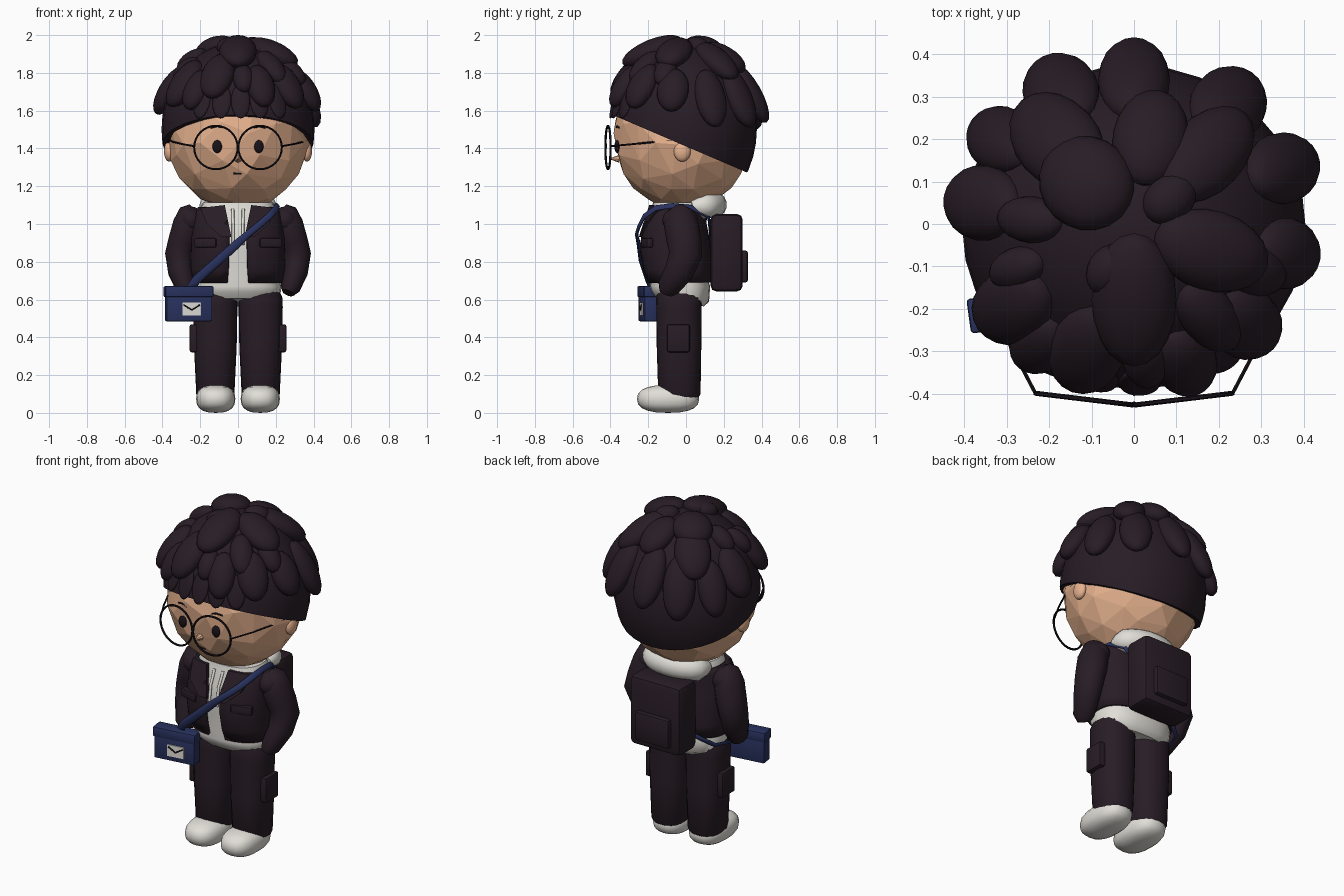
import bpy, bmesh, math
from mathutils import Vector, Matrix

if "Cube" in bpy.data.objects:
    bpy.data.objects.remove(bpy.data.objects["Cube"])


def material(name, rgb):
    m = bpy.data.materials.new(name)
    m.diffuse_color = (*rgb, 1)
    m.use_nodes = True
    m.node_tree.nodes["Principled BSDF"].inputs["Base Color"].default_value = m.diffuse_color
    return m


DARK = material("dark plum", (0.021, 0.012, 0.019))
SKIN = material("skin", (0.80, 0.45, 0.275))
WHITE = material("off white", (0.75, 0.73, 0.68))
BLUE = material("navy blue", (0.022, 0.032, 0.115))
BLACK = material("black", (0.009, 0.006, 0.009))


def finish(name, bm, mat, angle=40):
    bmesh.ops.recalc_face_normals(bm, faces=bm.faces[:])
    me = bpy.data.meshes.new(name)
    bm.to_mesh(me)
    bm.free()
    me.materials.append(mat)
    if angle:
        me.shade_smooth()
        me.set_sharp_from_angle(angle=math.radians(angle))
    ob = bpy.data.objects.new(name, me)
    bpy.context.scene.collection.objects.link(ob)
    return ob


def ball(name, loc, rad, mat, seg=20, power=1.0):
    bm = bmesh.new()
    bmesh.ops.create_uvsphere(bm, u_segments=seg, v_segments=seg // 2, radius=1)
    for v in bm.verts:
        v.co = Vector([math.copysign(abs(c) ** power, c) * r + o for c, r, o in zip(v.co, rad, loc)])
    return finish(name, bm, mat)


def box(name, loc, size, mat, rot=0.0, bevel=0.01):
    bm = bmesh.new()
    bmesh.ops.create_cube(bm, size=1)
    bmesh.ops.scale(bm, vec=size, verts=bm.verts[:])
    if bevel:
        bmesh.ops.bevel(bm, geom=bm.edges[:], offset=bevel, segments=2, profile=0.5, affect='EDGES')
    bmesh.ops.transform(bm, matrix=Matrix.Translation(loc) @ Matrix.Rotation(rot, 4, 'Z'), verts=bm.verts[:])
    return finish(name, bm, mat)


def skin_rings(bm, rings, closed_ring=True, closed_path=False, caps=True):
    vr = [[bm.verts.new(p) for p in r] for r in rings]
    n, k = len(vr), len(vr[0])
    for i in range(n if closed_path else n - 1):
        a, b = vr[i], vr[(i + 1) % n]
        for j in range(k if closed_ring else k - 1):
            bm.faces.new((a[j], a[(j + 1) % k], b[(j + 1) % k], b[j]))
    if caps and not closed_path:
        bm.faces.new(vr[0])
        bm.faces.new(vr[-1])


def tube(name, pts, radii, mat, ref=(0, 1, 0), flat=1.0, sides=10, closed=False):
    pts = [Vector(p) for p in pts]
    n = len(pts)
    if not isinstance(radii, (list, tuple)):
        radii = [radii] * n
    rings = []
    for i, p in enumerate(pts):
        nxt = pts[(i + 1) % n] if closed else pts[min(i + 1, n - 1)]
        prv = pts[i - 1] if closed else pts[max(i - 1, 0)]
        t = (nxt - prv).normalized()
        a = Vector(ref)
        a = (a - t * a.dot(t)).normalized()
        b = t.cross(a)
        angs = [2 * math.pi * j / sides for j in range(sides)]
        rings.append([p + radii[i] * (a * math.cos(w) + b * flat * math.sin(w)) for w in angs])
    bm = bmesh.new()
    skin_rings(bm, rings, closed_path=closed)
    return finish(name, bm, mat, 50)


def loft(name, rings, mat, power=1.0, sides=24, xc=0.0):
    """Rings are (z, y centre, x radius, y radius, half width of front opening)."""
    gap, out = rings[0][4] > 0, []
    for z, yc, rx, ry, g in rings:
        t0 = math.asin((g / rx) ** (1 / power))
        row = []
        for j in range(sides + 1 if gap else sides):
            t = t0 + (2 * math.pi - 2 * t0) * j / sides
            s, c = math.sin(t), math.cos(t)
            row.append((xc + rx * math.copysign(abs(s) ** power, s),
                        yc - ry * math.copysign(abs(c) ** power, c), z))
        out.append(row)
    bm = bmesh.new()
    skin_rings(bm, out, closed_ring=not gap, caps=not gap)
    return finish(name, bm, mat)


# Head: faceted ball with a flattened chin
bm = bmesh.new()
bmesh.ops.create_icosphere(bm, subdivisions=3, radius=1.01)
for v in bm.verts:
    v.co = Vector((v.co.x * 0.375, v.co.y * 0.36 - 0.02, max(v.co.z * 0.405 + 1.48, 1.095)))
head = finish("head", bm, SKIN, 0)
dec = head.modifiers.new("facets", 'DECIMATE')
dec.ratio = 0.6

# Hair cap: ball cut by a sloping plane
CAP, CR = Vector((0, -0.01, 1.5)), Vector((0.405, 0.385, 0.46))
bm = bmesh.new()
bmesh.ops.create_uvsphere(bm, u_segments=32, v_segments=20, radius=1)
for v in bm.verts:
    v.co = CAP + v.co * CR
bmesh.ops.bisect_plane(bm, geom=bm.verts[:] + bm.edges[:] + bm.faces[:], plane_co=(0, -0.39, 1.578),
                       plane_no=Vector((0, 0.30, 0.70)).normalized(), clear_inner=True)
bmesh.ops.holes_fill(bm, edges=[e for e in bm.edges if e.is_boundary], sides=0)
finish("hair_cap", bm, DARK)


def clump(name, az, el, length, width, thick, lean):
    a, e = math.radians(az), math.radians(el)
    p = Vector((math.cos(e) * math.cos(a), math.cos(e) * math.sin(a), math.sin(e)))
    n = Vector([c / r for c, r in zip(p, CR)]).normalized()
    d = Vector((CR.x * math.sin(e) * math.cos(a), CR.y * math.sin(e) * math.sin(a), -CR.z * math.cos(e))).normalized()
    d = (d + n * lean).normalized()
    s = d.cross(n).normalized()
    n = s.cross(d)
    m = Matrix((s * width, d * length, n * thick)).transposed()
    ob = ball(name, (0, 0, 0), (1, 1, 1), DARK)
    ob.data.transform(Matrix.Translation(CAP + p * CR) @ m.to_4x4())


# Hair clumps: azimuth, elevation, half length, half width
CLUMPS = [(130, 46, .16, .10), (135, 67, .12, .11), (90, 25, .18, .085), (117, 21, .18, .09),
          (54, 22, .18, .09), (47, 52, .16, .09), (23, 21, .17, .085), (170, 27, .15, .09),
          (175, 53, .09, .055), (200, 44, .085, .05), (240, 73, .065, .05), (41, 74, .07, .055),
          (270, 64, .17, .10), (343, 62, .15, .095), (340, 42, .10, .06), (309, 46, .12, .065),
          (250, 38, .15, .09), (275, 36, .09, .055), (214, 32, .15, .09), (318, 30, .14, .085),
          (350, 27, .13, .085), (290, 30, .13, .075), (145, 20, .16, .08), (80, 56, .13, .09),
          (232, 27, .12, .07)]
for az, el, ln, wd in CLUMPS:
    clump("hair_clump", az, el, ln, wd, .028 + .36 * wd, 0.14)
# Fringe locks along the front hem
for az in (240, 257, 272, 287, 303):
    clump("fringe_lock", az, 19, 0.095, 0.05, 0.015, 0.02)

# Face
tube("mouth", [(-.024, -.323, 1.268), (0, -.326, 1.266), (.024, -.323, 1.268)], .005, BLACK, (0, 0, 1))
bm = bmesh.new()
bmesh.ops.create_cone(bm, cap_ends=True, segments=8, radius1=0.02, radius2=0.002, depth=0.05)
bmesh.ops.transform(bm, matrix=Matrix.Translation((0, -0.38, 1.345)) @ Matrix.Rotation(math.pi / 2, 4, 'X'),
                    verts=bm.verts[:])
finish("nose", bm, SKIN, 30)
tube("glasses_bridge", [(0, -.425, 1.40), (0, -.425, 1.425)], .007, BLACK, sides=8)

for s in (-1, 1):
    ball("eye", (s * .11, -.364, 1.41), (.025, .015, .034), BLACK)
    ball("ear", (s * .365, -.02, 1.385), (.027, .045, .055), SKIN)
    tube("eyebrow", [(s * .08, -.368, 1.508), (s * .11, -.365, 1.518), (s * .145, -.354, 1.510)],
         .005, BLACK, (0, 0, 1), sides=8)
    rim = []
    for k in range(32):
        w = 2 * math.pi * k / 32
        x = .117 + .115 * math.cos(w)
        rim.append((s * x, -.427 + .12 * x, 1.405 + .115 * math.sin(w)))
    tube("glasses_rim", rim, .006, BLACK, sides=6, closed=True)
    tube("glasses_temple", [(s * .232, -.40, 1.412), (s * .295, -.28, 1.423), (s * .345, -.16, 1.435),
                            (s * .374, -.04, 1.447)], .005, BLACK, (0, 0, 1), sides=6)

# Hoodie body (hem lower at the back), hood and cords
hoodie = loft("hoodie_body", [(.585, -.03, .185, .125, 0), (.615, -.03, .222, .152, 0), (.67, -.032, .232, .16, 0),
                              (.71, -.035, .22, .15, 0), (.85, -.055, .222, .168, 0), (1.0, -.06, .21, .15, 0),
                              (1.085, -.04, .198, .14, 0), (1.115, -.04, .185, .135, 0)], WHITE, .82)
for v in hoodie.data.vertices:
    if v.co.z < .65:
        v.co.z -= .17 * (v.co.y + .03)
hood = [(.165 * math.cos(w), .03 + .118 * math.sin(w), 1.09 + .012 * math.sin(w))
        for w in [math.pi * k / 12 for k in range(13)]]
tube("hood", hood, [.03, .048] + [.069] * 9 + [.048, .03], WHITE, (0, 0, 1), sides=14)
for s in (-1, 1):
    tube("hood_cord", [(s * .028, -.18, 1.08), (s * .026, -.22, 1.0), (s * .026, -.235, .89)],
         .008, WHITE, sides=8)

# Jacket shell, open at the front
jacket = loft("jacket", [(.69, -.035, .235, .158, .055), (.76, -.046, .24, .172, .05), (.85, -.055, .24, .18, .048),
                         (.93, -.058, .238, .172, .045), (1.0, -.06, .228, .160, .055),
                         (1.05, -.05, .22, .152, .065), (1.085, -.04, .205, .138, .075)], DARK, .76, 32)
mod = jacket.modifiers.new("thickness", 'SOLIDIFY')
mod.thickness, mod.offset = .018, 0

for s in (-1, 1):
    # Lapel plate
    bm = bmesh.new()
    pts = [(.20, -.14, 1.085), (.07, -.195, 1.10), (.035, -.25, .93), (.085, -.25, .93), (.165, -.22, 1.0)]
    front = [bm.verts.new((s * x, y, z)) for x, y, z in pts]
    back = [bm.verts.new((s * x, y + .035, z)) for x, y, z in pts]
    bm.faces.new(front)
    bm.faces.new(back)
    for i in range(5):
        bm.faces.new((front[i], front[(i + 1) % 5], back[(i + 1) % 5], back[i]))
    finish("lapel", bm, DARK, 30)
    box("chest_pocket_flap", (s * .17, -.207, .90), (.12, .035, .05), DARK, s * .28, .008)
    # Sleeve bent into the side pocket
    tube("sleeve", [(s * .235, -.03, 1.085), (s * .252, -.03, 1.065), (s * .267, -.025, 1.0), (s * .292, -.01, .91),
                    (s * .312, -.002, .84), (s * .305, -.035, .75), (s * .278, -.092, .665), (s * .265, -.105, .635)],
         [.035, .07, .092, .092, .088, .078, .062, .038], DARK, flat=.86, sides=14)
    ball("shoulder", (s * .25, -.03, 1.02), (.07, .095, .073), DARK)
    # Trouser leg, side pocket and shoe
    loft("trouser_leg", [(.08, -.035, .09, .10, 0), (.10, -.035, .101, .112, 0), (.35, -.037, .113, .118, 0),
                         (.56, -.037, .117, .12, 0), (.61, -.037, .115, .122, 0), (.645, -.037, .10, .112, 0)],
         DARK, .88, 20, s * .12)
    box("cargo_pocket", (s * .23, -.04, .395), (.052, .12, .148), DARK, 0, .01)
    ball("shoe", (s * .118, -.095, .074), (.104, .165, .074), WHITE, 20, .8)

# Backpack with outer pocket
box("backpack", (0, .215, .848), (.335, .17, .41), DARK, 0, .03)
box("backpack_pocket", (0, .302, .775), (.22, .05, .17), DARK, 0, .012)

# Shoulder strap loop
strap = [(-.25, -.185, .66), (-.22, -.205, .705), (-.1, -.24, .81), (0, -.252, .90), (.05, -.262, .945),
         (.1, -.25, .985), (.165, -.222, 1.04), (.205, -.16, 1.085), (.21, -.07, 1.098), (.2, .03, 1.088),
         (.16, .12, 1.04), (0, .135, .88), (-.15, .13, .71), (-.24, .07, .655), (-.27, -.05, .64), (-.27, -.17, .645)]
tube("bag_strap", strap, [.024] * 3 + [.022] + [.018] * 4 + [.016] * 8, BLUE, (.64, 0, -.77), .45, 10, closed=True)

# Messenger bag with envelope emblem, turned slightly
ROT = math.radians(8)
M = Matrix.Translation((-.262, -.2, 0)) @ Matrix.Rotation(ROT, 4, 'Z')
box("bag_body", M @ Vector((0, 0, .57)), (.245, .072, .17), BLUE, ROT, .008)
box("bag_lid", M @ Vector((0, 0, .642)), (.258, .082, .058), BLUE, ROT, .008)
box("envelope", M @ Vector((.012, -.038, .55)), (.10, .009, .068), WHITE, ROT, 0)
tube("envelope_fold", [M @ Vector(p) for p in ((-.032, -.043, .572), (.012, -.043, .545), (.056, -.043, .572))],
     .005, BLACK, sides=6)
